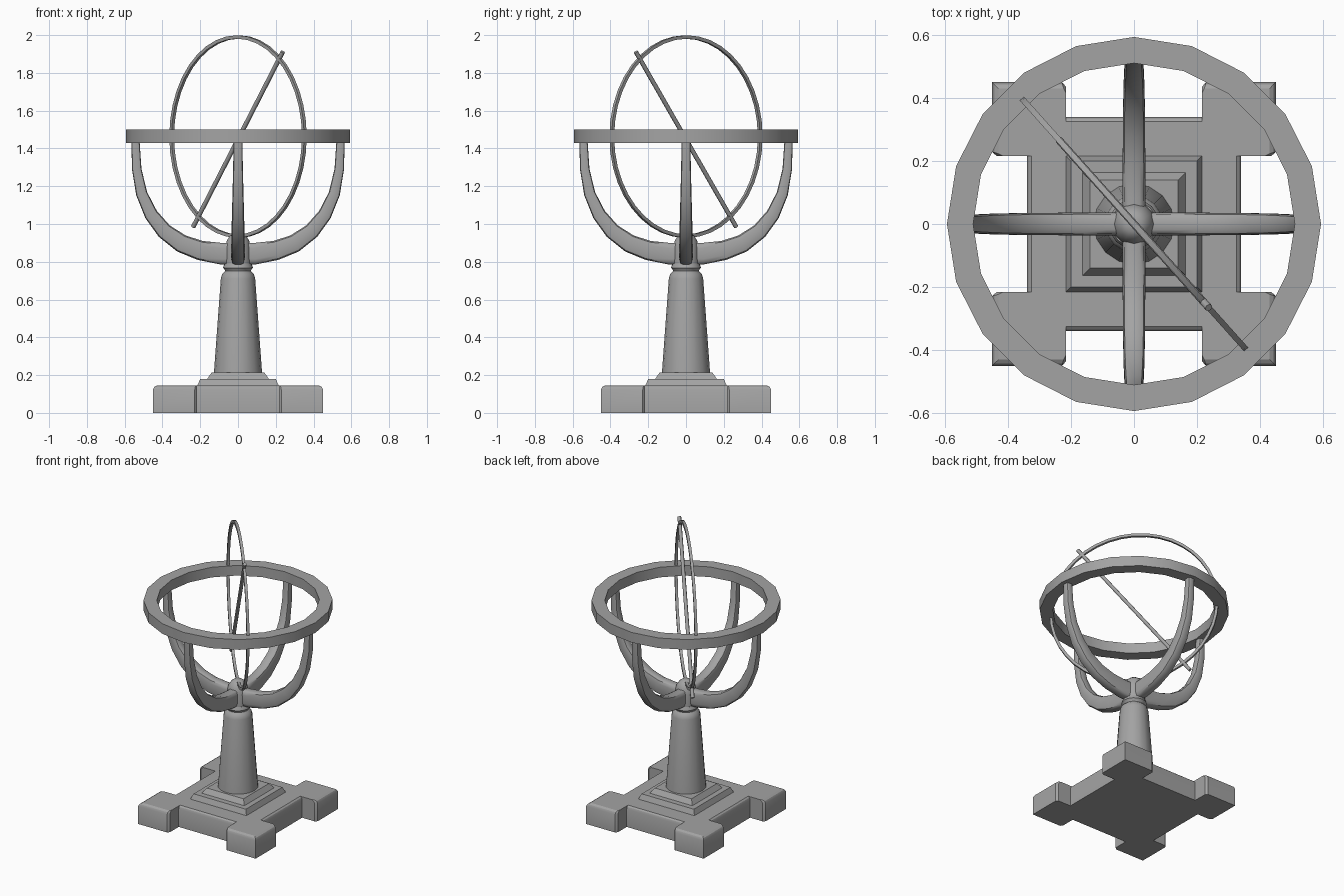
import bpy, bmesh, math
from math import sin, cos, pi
from mathutils import Vector

if "Cube" in bpy.data.objects:
    bpy.data.objects.remove(bpy.data.objects["Cube"])

# dark grey finish shared by all parts
GREY = bpy.data.materials.new("dark_grey")
GREY.diffuse_color = (0.37, 0.37, 0.37, 1)
GREY.use_nodes = True
GREY.node_tree.nodes["Principled BSDF"].inputs["Base Color"].default_value = GREY.diffuse_color


def make(name, bm, smooth=None):
    bmesh.ops.recalc_face_normals(bm, faces=bm.faces)
    me = bpy.data.meshes.new(name)
    bm.to_mesh(me)
    bm.free()
    me.materials.append(GREY)
    ob = bpy.data.objects.new(name, me)
    bpy.context.collection.objects.link(ob)
    if smooth:
        bpy.ops.object.select_all(action='DESELECT')
        ob.select_set(True)
        bpy.context.view_layer.objects.active = ob
        bpy.ops.object.shade_smooth_by_angle(angle=math.radians(smooth))
    return ob


def skin(bm, loops, closed=False):
    """Bridge loops of points; cap the ends unless closed."""
    rings = [[bm.verts.new(p) for p in loop] for loop in loops]
    n = len(rings[0])
    pairs = list(zip(rings, rings[1:]))
    if closed:
        pairs.append((rings[-1], rings[0]))
    for a, b in pairs:
        for i in range(n):
            j = (i + 1) % n
            bm.faces.new((a[i], a[j], b[j], b[i]))
    if not closed:
        bm.faces.new(rings[0])
        bm.faces.new(rings[-1])


def lathe(name, profile, sides, smooth=None, turn=0.0, closed=False):
    bm = bmesh.new()
    skin(bm, [[(r * cos(turn + 2 * pi * i / sides), r * sin(turn + 2 * pi * i / sides), z)
               for i in range(sides)] for r, z in profile], closed)
    return make(name, bm, smooth)


# base slab with four corner feet, outer top edges chamfered
def base_loop(z, inset):
    s, f = 0.34 - inset * 0.75, 0.45 - inset
    half = [(s, 0.216), (f - 0.014, 0.216), (f, 0.229 - inset * 0.3)]
    quarter = half + [(f, f)] + [(y, x) for x, y in reversed(half)]
    pts = []
    for k in range(4):
        c, n = round(cos(k * pi / 2)), round(sin(k * pi / 2))
        pts += [(x * c - y * n, x * n + y * c, z) for x, y in quarter]
    return pts


bm = bmesh.new()
skin(bm, [base_loop(0, 0), base_loop(0.123, 0), base_loop(0.137, 0.007), base_loop(0.145, 0.02)])
make("base", bm, 30)

# stepped square plinth
q = math.sqrt(2)
lathe("plinth", [(r * q, z) for r, z in
                 [(0.215, 0.135), (0.215, 0.145), (0.2, 0.18), (0.163, 0.18), (0.14, 0.213)]],
      4, turn=pi / 4)

# tapered column with neck
lathe("column", [(0.128, 0.205), (0.091, 0.71), (0.084, 0.735), (0.068, 0.75), (0.072, 0.76),
                 (0.08, 0.768), (0.072, 0.79)], 16, 35)

# domed hub
lathe("hub", [(0.07, 0.78), (0.069, 0.87), (0.06, 0.91), (0.045, 0.935), (0.025, 0.95)], 12, 40)

# four curved arms: radius, height, half thickness, half width
path = [(0.0, 0.842, 0.057, 0.037), (0.09, 0.843, 0.057, 0.036), (0.20, 0.86, 0.052, 0.036),
        (0.30, 0.897, 0.048, 0.035), (0.39, 0.962, 0.042, 0.034), (0.46, 1.05, 0.036, 0.032),
        (0.51, 1.16, 0.030, 0.029), (0.536, 1.29, 0.025, 0.026), (0.543, 1.44, 0.022, 0.023)]
# rounded box section
section = [(1, 0.5), (0.86, 0.86), (0.5, 1)]
section += [(-p, s) for p, s in reversed(section)]
section += [(p, -s) for p, s in reversed(section)]
for k in range(4):
    u = Vector((cos(k * pi / 2), sin(k * pi / 2), 0))
    w = Vector((-u.y, u.x, 0))
    up = Vector((0, 0, 1))
    loops = []
    for i, (r, z, t, b) in enumerate(path):
        a, c = path[max(i - 1, 0)], path[min(i + 1, len(path) - 1)]
        tan = (u * (c[0] - a[0]) + up * (c[1] - a[1])).normalized()
        if i == 0:
            tan = u
        if i == len(path) - 1:
            tan = up
        nrm = tan.cross(w)
        loops.append([u * r + up * z + nrm * (t * p) + w * (b * s) for p, s in section])
    bm = bmesh.new()
    skin(bm, loops)
    make("arm_%d" % (k + 1), bm, 45)

# flat horizontal ring
lathe("horizon_ring", [(0.51, 1.43), (0.593, 1.43), (0.593, 1.5), (0.51, 1.5)], 20, 30, closed=True)

# thin upright ring, turned about z
d = Vector((0.353, -0.395, 0)).normalized()
side = Vector((-d.y, d.x, 0))
centre = Vector((0, 0, 1.463))
loops = []
for i in range(40):
    a = 2 * pi * i / 40
    out = d * cos(a) + Vector((0, 0, sin(a)))
    loops.append([centre + out * (0.527 + 0.009 * p) + side * (0.009 * s)
                  for p, s in [(1, 1), (-1, 1), (-1, -1), (1, -1)]])
bm = bmesh.new()
skin(bm, loops, True)
make("upright_ring", bm, 30)

# slanted rod across the upright ring
half = d * 0.356 + Vector((0, 0, 0.463))
nrm = half.normalized().cross(side)
bm = bmesh.new()
skin(bm, [[Vector((0, 0, 1.448)) + half * s + (nrm * cos(b) + side * sin(b)) * 0.012
           for b in [2 * pi * j / 8 for j in range(8)]] for s in (-1, 1)])
make("rod", bm, 50)
